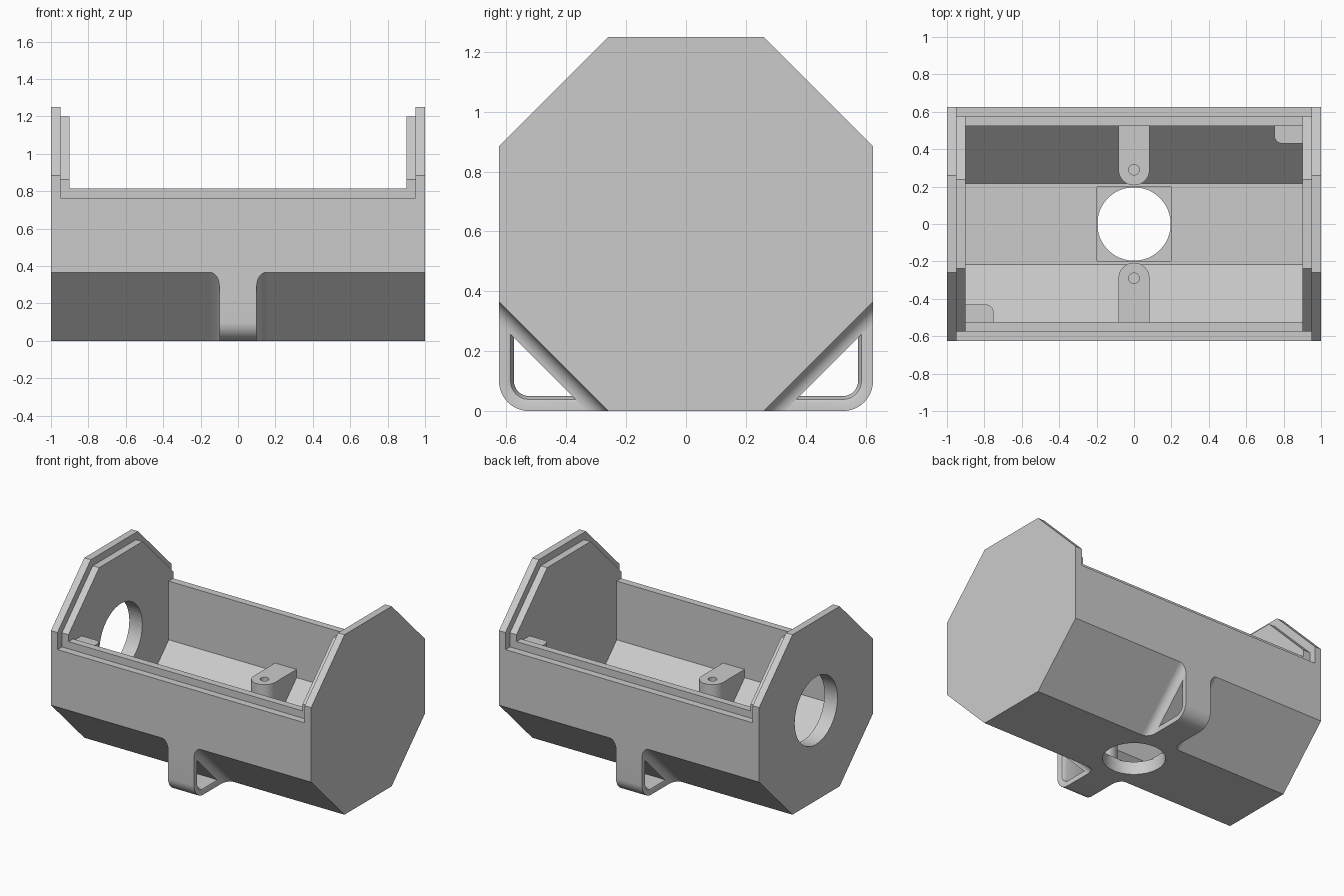
import bpy, bmesh, math
from mathutils import Matrix, Vector

if "Cube" in bpy.data.objects:
    bpy.data.objects.remove(bpy.data.objects["Cube"])

APOTHEM = 0.625
HALF_SIDE = APOTHEM * math.tan(math.pi / 8)
EDGE = APOTHEM - HALF_SIDE          # height of the lower slanted facets

grey = bpy.data.materials.new("plain_grey")
grey.use_nodes = True
colour = (0.6, 0.6, 0.6, 1)
grey.diffuse_color = colour
grey.node_tree.nodes["Principled BSDF"].inputs["Base Color"].default_value = colour


def make(name, bm):
    bmesh.ops.recalc_face_normals(bm, faces=bm.faces)
    mesh = bpy.data.meshes.new(name)
    bm.to_mesh(mesh)
    bm.free()
    obj = bpy.data.objects.new(name, mesh)
    bpy.context.collection.objects.link(obj)
    return obj


def loft(name, rings, closed=False):
    """Skin matching rings of points; close end to end or cap both ends."""
    bm = bmesh.new()
    loops = [[bm.verts.new(p) for p in ring] for ring in rings]
    pairs = list(zip(loops, loops[1:]))
    if closed:
        pairs.append((loops[-1], loops[0]))
    else:
        bm.faces.new(loops[0])
        bm.faces.new(loops[-1])
    for a, b in pairs:
        for i in range(len(a)):
            j = (i + 1) % len(a)
            bm.faces.new((a[i], a[j], b[j], b[i]))
    return make(name, bm)


def octagon(name, apothem, half_length):
    radius = apothem / math.cos(math.pi / 8)
    angles = [math.pi / 8 + i * math.pi / 4 for i in range(8)]
    return loft(name, [[(x, radius * math.cos(a), APOTHEM + radius * math.sin(a))
                        for a in angles] for x in (-half_length, half_length)])


def box(name, low, high):
    bm = bmesh.new()
    bmesh.ops.create_cube(bm, size=1)
    low, high = Vector(low), Vector(high)
    for v in bm.verts:
        v.co = (low + high) / 2 + v.co * (high - low)
    return make(name, bm)


def cylinder(name, centre, radius, depth, axis="Z"):
    bm = bmesh.new()
    turn = Matrix.Rotation(math.pi / 2, 4, "Y") if axis == "X" else Matrix()
    bmesh.ops.create_cone(bm, cap_ends=True, segments=48, radius1=radius, radius2=radius,
                          depth=depth, matrix=Matrix.Translation(centre) @ turn)
    return make(name, bm)


def combine(target, tool, operation="DIFFERENCE"):
    mod = target.modifiers.new("cut", "BOOLEAN")
    mod.operation, mod.object, mod.solver = operation, tool, "EXACT"
    graph = bpy.context.evaluated_depsgraph_get()
    result = bpy.data.meshes.new_from_object(target.evaluated_get(graph))
    target.modifiers.clear()
    target.data = result
    bpy.data.objects.remove(tool)


def half_turn(obj, name):
    twin = bpy.data.objects.new(name, obj.data.copy())
    twin.data.transform(Matrix.Rotation(math.pi, 4, "Z"))
    bpy.context.collection.objects.link(twin)
    return twin


parts = []

# Octagonal housing with open top, stepped rim and round openings
housing = octagon("housing", APOTHEM, 1)
combine(housing, box("opening", (-0.95, -1, 0.765), (0.95, 1, 2)))
rim = octagon("rim", 0.575, 0.96)
combine(rim, box("rim_opening", (-0.9, -1, 0.815), (0.9, 1, 2)))
combine(housing, rim, "UNION")
combine(housing, octagon("cavity", 0.525, 0.9))
combine(housing, box("floor_recess", (-0.197, -0.197, 0.09), (0.197, 0.197, 0.2)))
combine(housing, cylinder("floor_hole", (0, 0, 0.05), 0.196, 0.3))
combine(housing, cylinder("end_hole", (-0.95, 0, APOTHEM), 0.235, 0.3, "X"))
parts.append(housing)

# Screw posts with rounded fronts, rooted in the slanted floor
post_w, post_y = 0.083, 0.29
outline = [(post_w, 0.54)]
outline += [(post_w * math.cos(a), post_y - post_w * math.sin(a))
            for a in [math.pi * i / 20 for i in range(21)]]
outline += [(-post_w, 0.54)]
post = loft("back_screw_post", [[(x, y, max(0.05, y - 0.2)) for x, y in outline],
                                [(x, y, 0.465) for x, y in outline]])
combine(post, cylinder("screw_hole", (0, post_y, 0.465), 0.028, 0.3))
parts += [post, half_turn(post, "front_screw_post")]

# Corner tabs just under the rim
tab_r = 0.045
outline = [(0.91, 0.535), (0.75, 0.535)]
outline += [(0.75 + tab_r - tab_r * math.cos(a), 0.43 + tab_r - tab_r * math.sin(a))
            for a in [math.pi * i / 16 for i in range(9)]]
outline += [(0.91, 0.43)]
tab = loft("back_corner_tab", [[(x, y, z) for x, y in outline] for z in (0.71, 0.8)])
parts += [tab, half_turn(tab, "front_corner_tab")]

# Flared foot root that blends into the slanted facet
flare = 0.05
rings = []
for i in range(9):
    a = i / 8 * math.pi / 2
    width = 0.1 + flare * (1 - math.sin(a))
    drop = flare * (1 - math.cos(a)) * math.sqrt(2)
    rings.append([(width, APOTHEM, EDGE - drop), (-width, APOTHEM, EDGE - drop),
                  (-width, HALF_SIDE + drop, 0), (width, HALF_SIDE + drop, 0)])
root = loft("back_foot_root", rings)
parts += [root, half_turn(root, "front_foot_root")]

# Foot loop: an L-shaped band with a rounded corner and softened inner edge
band = 0.05
drop = flare * math.sqrt(2)
outer = [(APOTHEM, EDGE - drop)]
inner = [(APOTHEM - band, EDGE - drop - band)]
for i in range(13):
    a = i / 12 * math.pi / 2
    for path, r in ((outer, 0.1), (inner, 0.1 - band)):
        path.append((APOTHEM - 0.1 + r * math.cos(a), 0.1 - r * math.sin(a)))
outer.append((HALF_SIDE + drop, 0))
inner.append((HALF_SIDE + drop + band, band))
section = [(0, 0.1), (0.6, 0.1), (0.78, 0.096), (0.92, 0.084), (1, 0.065)]
section += [(t, -x) for t, x in reversed(section)]
rings = [[(x, o[0] + (n[0] - o[0]) * t, o[1] + (n[1] - o[1]) * t) for t, x in section]
         for o, n in zip(outer, inner)]
loop = loft("back_foot_loop", rings)
parts += [loop, half_turn(loop, "front_foot_loop")]

# Material and shading
bpy.ops.object.select_all(action="DESELECT")
for obj in parts:
    obj.data.materials.clear()
    obj.data.materials.append(grey)
    obj.select_set(True)
bpy.context.view_layer.objects.active = housing
bpy.ops.object.shade_smooth_by_angle(angle=math.radians(30))
